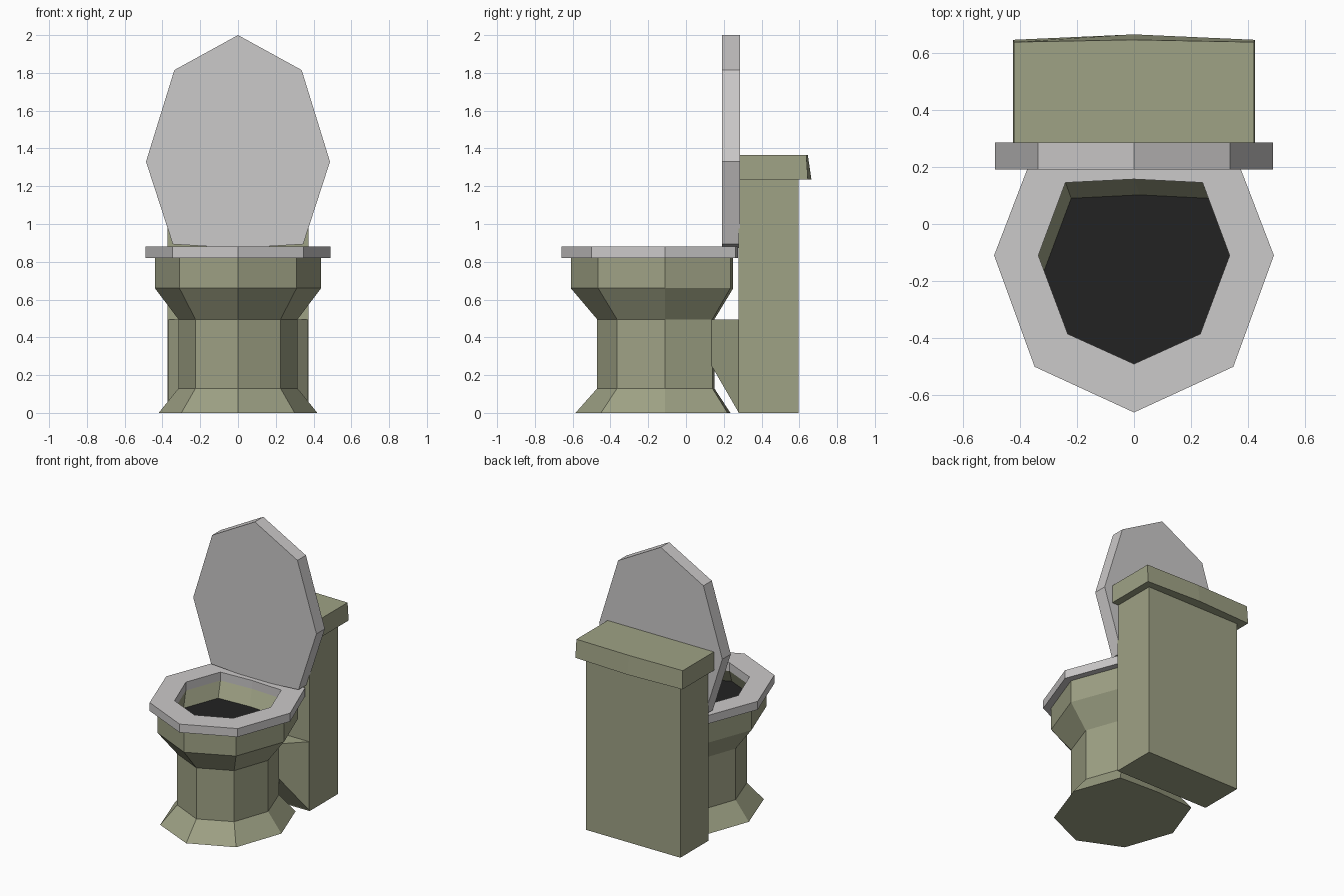
import bpy, bmesh

if "Cube" in bpy.data.objects:
    bpy.data.objects.remove(bpy.data.objects["Cube"])


def material(name, rgb):
    m = bpy.data.materials.new(name)
    m.diffuse_color = (*rgb, 1)
    m.use_nodes = True
    m.node_tree.nodes["Principled BSDF"].inputs["Base Color"].default_value = m.diffuse_color
    return m


GREEN = material("olive green ceramic", (0.345, 0.36, 0.235))
GREY = material("light grey plastic", (0.60, 0.585, 0.585))
BLACK = material("black water", (0.016, 0.016, 0.016))


def mirrored(half):
    """Closed outline from points on the +x side, front to back."""
    return half + [(-x, y) for x, y in reversed(half) if x > 0]


def at(outline, z, dx=0, dy=0):
    return [(x + dx, y + dy, z) for x, y in outline]


def loft(name, rings, mat, cap_start=True, cap_end=True, closed=False):
    """Skin equal-length rings, with optional caps or a closed tube."""
    bm = bmesh.new()
    vs = [[bm.verts.new(p) for p in r] for r in rings]
    pairs = list(zip(vs, vs[1:]))
    if closed:
        pairs.append((vs[-1], vs[0]))
    n = len(vs[0])
    for a, b in pairs:
        for i in range(n):
            j = (i + 1) % n
            bm.faces.new((a[i], a[j], b[j], b[i]))
    if not closed:
        if cap_start:
            bm.faces.new(vs[0][::-1])
        if cap_end:
            bm.faces.new(vs[-1])
    bmesh.ops.recalc_face_normals(bm, faces=bm.faces)
    me = bpy.data.meshes.new(name)
    bm.to_mesh(me)
    bm.free()
    me.materials.append(mat)
    ob = bpy.data.objects.new(name, me)
    bpy.context.collection.objects.link(ob)
    return ob


# Eight-sided outlines
seat_out = mirrored([(0, -.66), (.348, -.5), (.49, -.11), (.347, .262), (0, .275)])
hole = mirrored([(0, -.49), (.232, -.385), (.335, -.11), (.24, .145), (0, .157)])
rim = mirrored([(0, -.61), (.31, -.465), (.44, -.11), (.31, .235), (0, .25)])
body = mirrored([(0, -.47), (.225, -.365), (.315, -.11), (.225, .14), (0, .15)])
foot = mirrored([(0, -.585), (.3, -.45), (.42, -.11), (.3, .22), (0, .235)])

# Bowl: flared foot, column, funnel, rim and hollow interior
loft("bowl", [at(foot, 0), at(body, .13), at(body, .495), at(rim, .66),
              at(rim, .82), at(hole, .82), at(hole, .72, .02, -.055)],
     GREEN, cap_end=False)

# Water surface inside the bowl
loft("water", [at(hole, .72, .02, -.055)], BLACK, cap_start=False)

# Seat ring
loft("seat", [at(seat_out, .82), at(seat_out, .88), at(hole, .88), at(hole, .82)],
     GREY, closed=True)

# Raised lid standing behind the seat
lid = mirrored([(0, 2.0), (.337, 1.815), (.487, 1.33), (.345, .893), (0, .872)])
loft("lid", [[(x, y, z) for x, z in lid] for y in (.19, .285)], GREY)


def rect(w, y0, y1, z):
    return [(-w, y0, z), (w, y0, z), (w, y1, z), (-w, y1, z)]


# Tank
loft("tank", [rect(.372, .277, .595, 0), rect(.372, .277, .595, 1.24)], GREEN)

# Tank cover with a slightly bowed back
loft("tank_cover",
     [[(-w, .28, z), (w, .28, z), (w, yc, z), (0, ym, z), (-w, yc, z)]
      for w, yc, ym, z in ((.423, .645, .664, 1.235), (.42, .637, .645, 1.365))],
     GREEN)

# Neck widening from the bowl column to the tank
loft("neck",
     [[(-w, y, z0), (w, y, z0), (w, y, .495), (-w, y, .495)]
      for w, y, z0 in ((.225, .135, .25), (.372, .28, 0))], GREEN)
